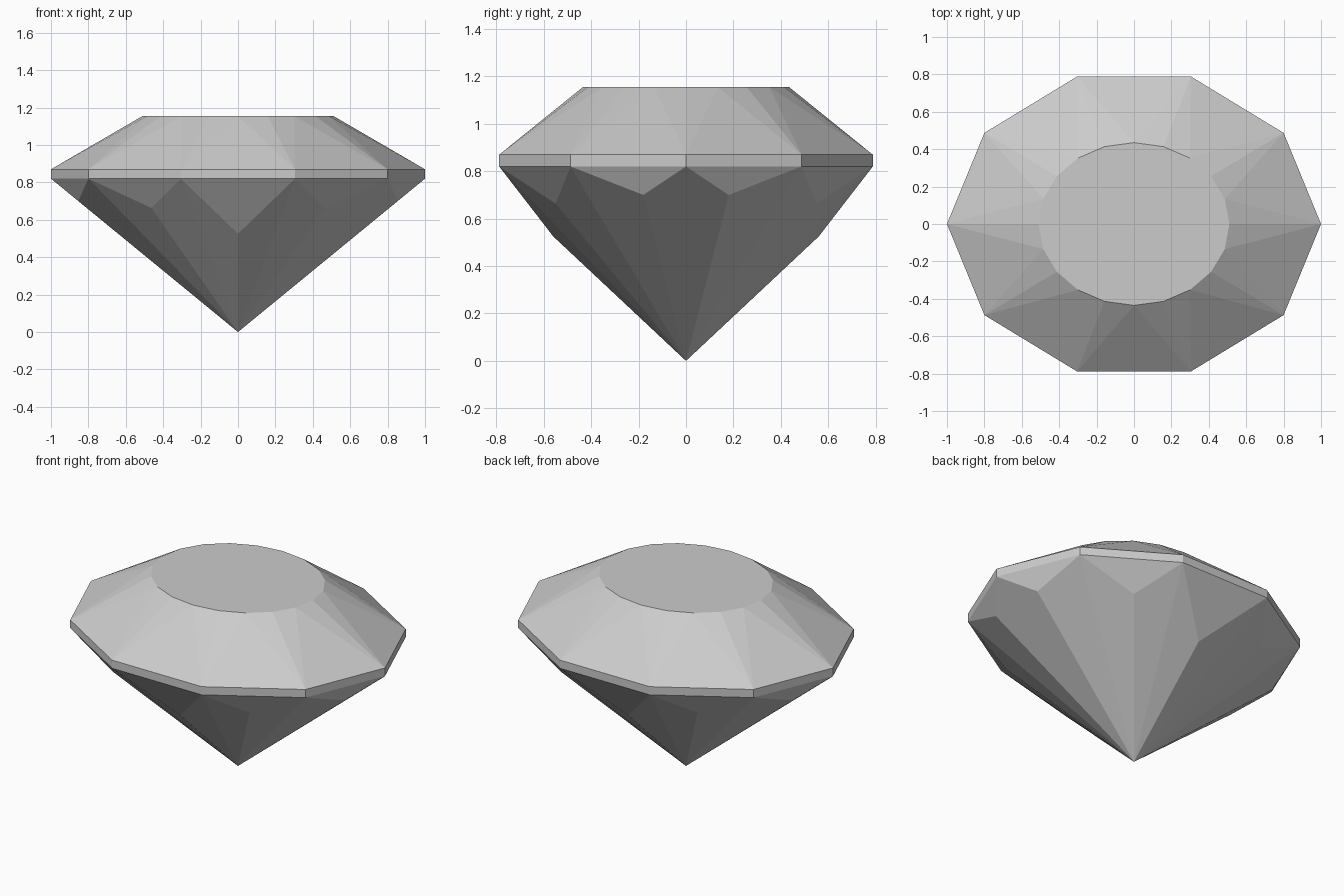
import bpy
import bmesh
from math import cos, sin, radians, copysign

cube = bpy.data.objects.get("Cube")
if cube:
    bpy.data.objects.remove(cube, do_unlink=True)

SIDES = 10
TOP_Z, CROWN_Z, GIRDLE_Z = 1.155, 0.87, 0.82

# One quadrant of the girdle corners and of the lower facet tips
CORNERS = [(1.0, 0.0), (0.80, 0.487), (0.305, 0.788)]
TIPS = [(0.854, 0.18, 0.70), (0.463, 0.55, 0.663), (0.0, 0.56, 0.525)]


def mirrored(point, degrees):
    """Place a quadrant point in the quadrant of the given angle."""
    a = radians(degrees)
    return copysign(point[0], cos(a)), copysign(point[1], sin(a))


bm = bmesh.new()

# Rings of points: table, upper and lower girdle, lower facet tips, culet
table = [bm.verts.new((0.51 * cos(radians(18 * i)), 0.435 * sin(radians(18 * i)), TOP_Z))
         for i in range(2 * SIDES)]
upper, lower, tips = [], [], []
for k in range(SIDES):
    m = k % 5
    x, y = mirrored(CORNERS[min(m, 5 - m)], 36 * k)
    upper.append(bm.verts.new((x, y, CROWN_Z)))
    lower.append(bm.verts.new((x, y, GIRDLE_Z)))
    tip = TIPS[min(m, 4 - m)]
    tips.append(bm.verts.new((*mirrored(tip, 36 * k + 18), tip[2])))
culet = bm.verts.new((0, 0, 0))

# Facets
bm.faces.new(table)
for k in range(SIDES):
    n = (k + 1) % SIDES
    before, here, after = table[2 * k - 1], table[2 * k], table[2 * k + 1]
    for facet in (
        (upper[k], here, before), (upper[k], after, here),      # star facets
        (upper[k], upper[n], after),                            # crown facet
        (lower[k], lower[n], upper[n], upper[k]),               # girdle
        (lower[n], lower[k], tips[k]),                          # lower break facet
        (lower[k], culet, tips[k]), (tips[k], culet, lower[n]), # pavilion facets
    ):
        bm.faces.new(facet)
bmesh.ops.recalc_face_normals(bm, faces=bm.faces)

mesh = bpy.data.meshes.new("cut_gem")
bm.to_mesh(mesh)
bm.free()

# Plain grey material
grey = bpy.data.materials.new("gem grey")
grey.use_nodes = True
colour = (0.6, 0.6, 0.6, 1)
grey.diffuse_color = colour
grey.node_tree.nodes["Principled BSDF"].inputs["Base Color"].default_value = colour
mesh.materials.append(grey)

gem = bpy.data.objects.new("cut_gem", mesh)
bpy.context.collection.objects.link(gem)
